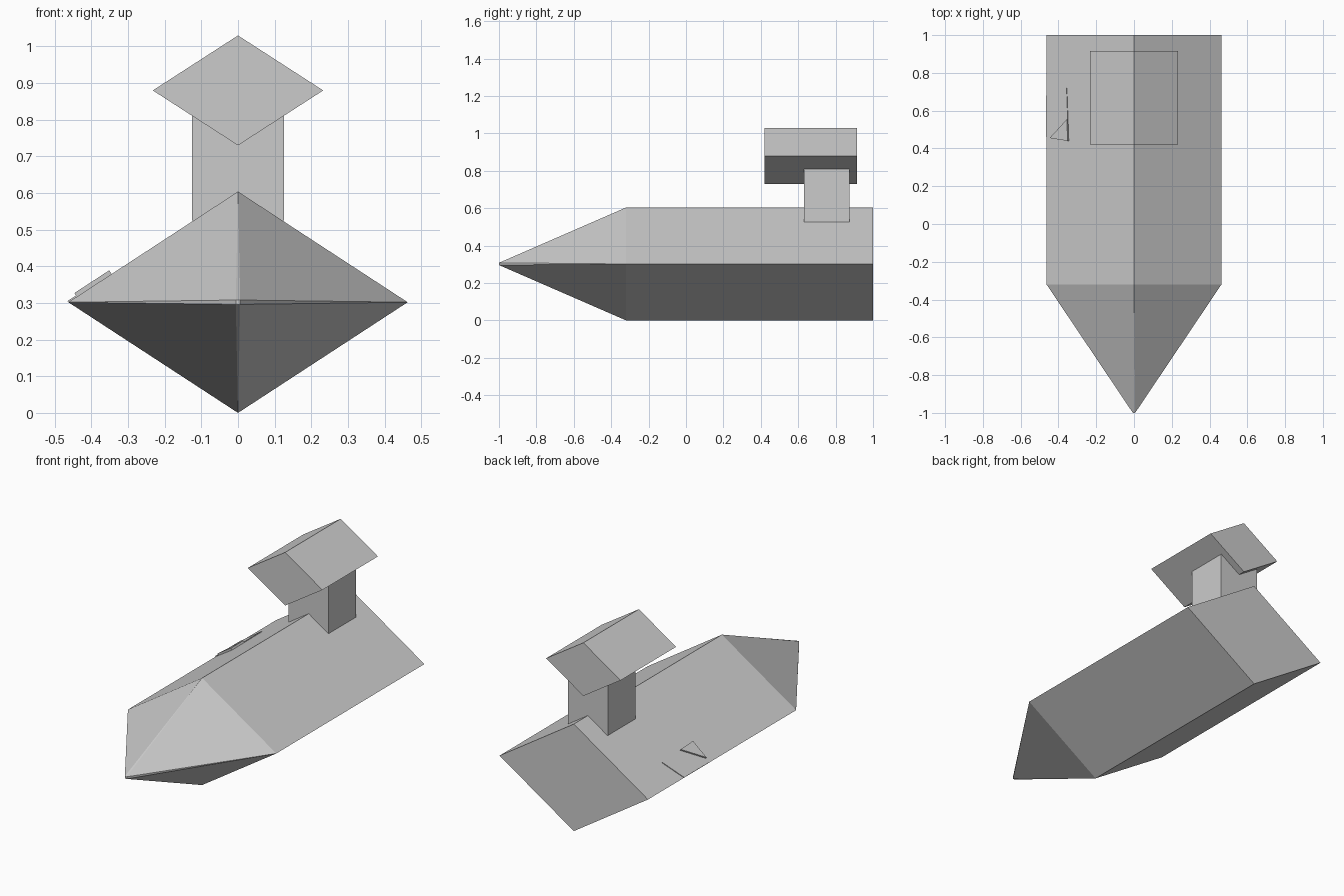
import bpy, bmesh
from mathutils import Vector

cube = bpy.data.objects.get("Cube")
if cube:
    bpy.data.objects.remove(cube, do_unlink=True)

GREY = (0.6, 0.6, 0.6, 1)
mat = bpy.data.materials.new("plain grey")
mat.use_nodes = True
mat.diffuse_color = GREY
mat.node_tree.nodes["Principled BSDF"].inputs["Base Color"].default_value = GREY

HALF_W, HALF_H = 0.463, 0.302


def add_object(name, bm):
    bmesh.ops.recalc_face_normals(bm, faces=bm.faces)
    mesh = bpy.data.meshes.new(name)
    bm.to_mesh(mesh)
    bm.free()
    mesh.materials.append(mat)
    obj = bpy.data.objects.new(name, mesh)
    bpy.context.collection.objects.link(obj)
    return obj


def diamond(y, z, w, h):
    """Corners of an upright diamond across the y axis."""
    return [Vector(p) for p in ((w, y, z), (0, y, z + h), (-w, y, z), (0, y, z - h))]


def prism(name, base, offset):
    """Extrude a flat outline along an offset."""
    bm = bmesh.new()
    a = [bm.verts.new(p) for p in base]
    b = [bm.verts.new(p + offset) for p in base]
    bm.faces.new(a)
    bm.faces.new(b[::-1])
    for i in range(len(a)):
        j = (i + 1) % len(a)
        bm.faces.new((a[i], a[j], b[j], b[i]))
    return add_object(name, bm)


# Hull: diamond body with a pointed nose ending in a tiny square
bm = bmesh.new()
front = [bm.verts.new(p) for p in diamond(-0.32, HALF_H, HALF_W, HALF_H)]
back = [bm.verts.new(p) for p in diamond(1, HALF_H, HALF_W, HALF_H)]
t = 0.006
tip = [bm.verts.new((x, -1, HALF_H + z)) for x, z in ((t, t), (-t, t), (-t, -t), (t, -t))]
bm.faces.new(back)
bm.faces.new(tip)
for i in range(4):
    j = (i + 1) % 4
    bm.faces.new((front[i], front[j], back[j], back[i]))
    bm.faces.new((front[i], front[j], tip[i]))
    bm.faces.new((front[j], tip[i], tip[j]))
add_object("hull", bm)

# Tower: square stalk carrying a diamond cabin
stalk = [Vector(p) for p in ((-0.125, 0.63, 0.525), (0.125, 0.63, 0.525),
                             (0.125, 0.875, 0.525), (-0.125, 0.875, 0.525))]
prism("tower_stalk", stalk, Vector((0, 0, 0.285)))
prism("tower_cabin", diamond(0.42, 0.88, 0.2325, 0.15), Vector((0, 0.495, 0)))

# Side hatch: thin plate lying on the sloping hull side, with a raised corner
normal = Vector((-HALF_H, 0, HALF_W)).normalized()


def on_slope(x, y):
    return Vector((x, y, HALF_H * (2 + x / HALF_W)))


plate = [on_slope(*p) for p in ((-0.463, 0.68), (-0.355, 0.72), (-0.345, 0.44), (-0.463, 0.46))]
corner = [on_slope(*p) for p in ((-0.349, 0.555), (-0.345, 0.44), (-0.44, 0.455))]
prism("side_hatch", plate, normal * 0.004)
prism("side_hatch_corner", corner, normal * 0.012)
